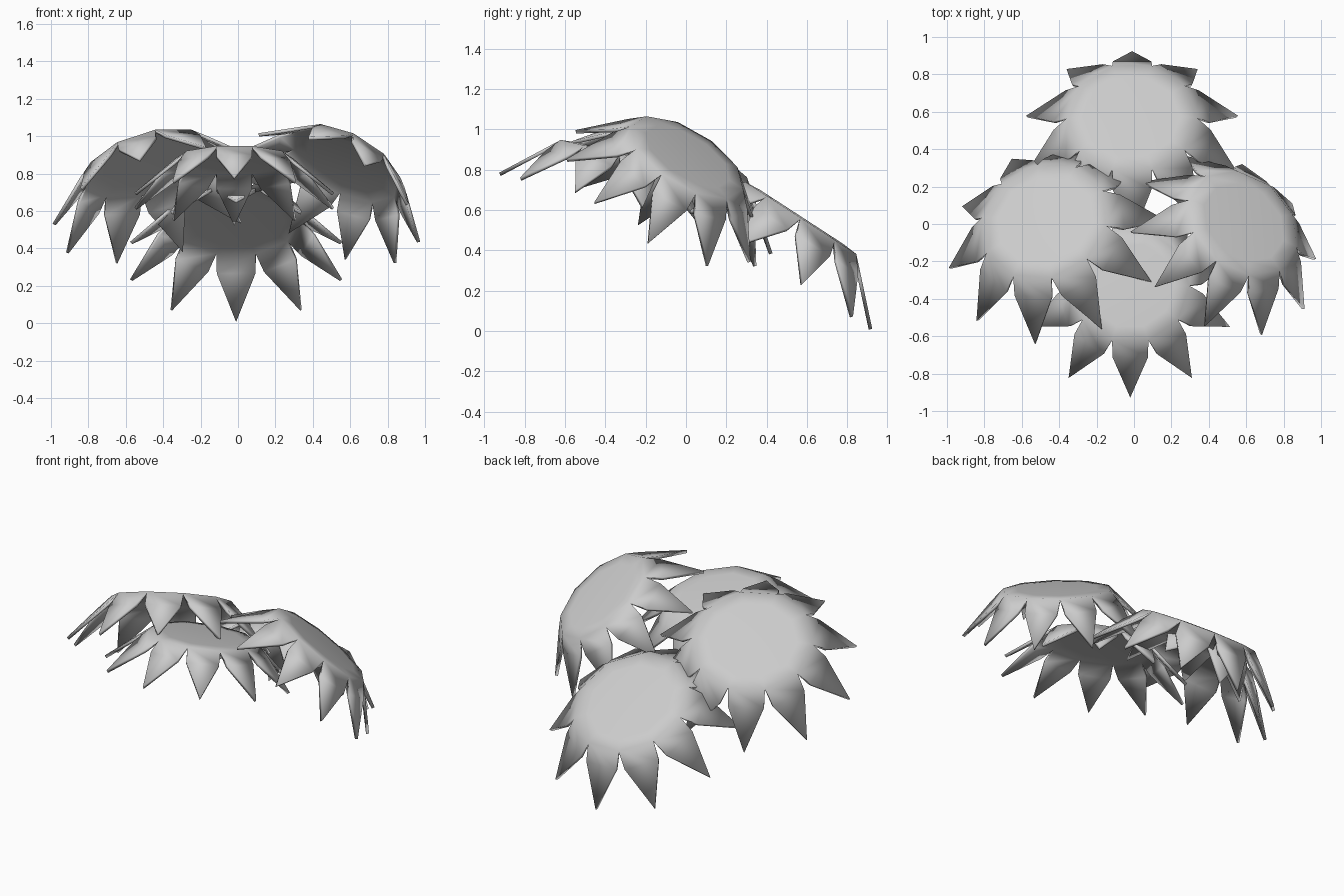
import bpy, bmesh
from math import sin, cos, radians, pi
from mathutils import Vector, Matrix

if "Cube" in bpy.data.objects:
    bpy.data.objects.remove(bpy.data.objects["Cube"])

PETALS = 10


def frond(name, centre, downhill, tilt, r, phase, droop=45):
    """Tilted ten-sided crown of radius r with pointed leaflets folded down from its edges."""
    a, t, fold = radians(downhill), radians(tilt), radians(droop)
    d = Vector((cos(a) * cos(t), sin(a) * cos(t), -sin(t)))
    n = Vector((cos(a) * sin(t), sin(a) * sin(t), cos(t)))
    l = n.cross(d)
    frame = Matrix((d, l, n)).transposed().to_4x4()
    frame.translation = centre

    bm = bmesh.new()
    step = 2 * pi / PETALS
    length = 1.1 * r
    half = r * sin(step / 2)
    rim_in = r * cos(step / 2)
    ph = radians(phase)

    def ring(radius, z):
        return [bm.verts.new((radius * cos(ph + (i - .5) * step),
                              radius * sin(ph + (i - .5) * step), z)) for i in range(PETALS)]

    # flat crown with a slightly lower rim
    inner, notch = ring(.75 * r, .02 * r), ring(r, 0)
    bm.faces.new(inner)
    for i in range(PETALS):
        c = ph + i * step
        out, side = Vector((cos(c), sin(c), 0)), Vector((-sin(c), cos(c), 0))

        def leaf(along, across):
            p = out * (rim_in + along * length * cos(fold)) + side * across * half
            p.z = -along * length * sin(fold)
            return bm.verts.new(p)

        j = (i + 1) % PETALS
        bm.faces.new((inner[i], notch[i], notch[j], inner[j]))
        # leaflet: straight base, then a long point
        s0, s1, tip = leaf(.3, -.97), leaf(.3, .97), leaf(1, 0)
        bm.faces.new((notch[i], s0, s1, notch[j]))
        bm.faces.new((s0, tip, s1))
    bmesh.ops.transform(bm, matrix=frame, verts=bm.verts)
    me = bpy.data.meshes.new(name)
    bm.to_mesh(me)
    bm.free()
    ob = bpy.data.objects.new(name, me)
    bpy.context.collection.objects.link(ob)
    # thin leaf sheet
    m = ob.modifiers.new("thickness", 'SOLIDIFY')
    m.thickness = 0.018
    m.offset = -1
    bpy.context.view_layer.objects.active = ob
    ob.select_set(True)
    bpy.ops.object.shade_smooth_by_angle(angle=radians(60))
    ob.select_set(False)
    return ob


# four overlapping crowns: centre, downhill heading, tilt, radius, leaflet phase
frond("back_frond", (-0.01, 0.57, 0.56), 90, 33, 0.345, 0)
frond("front_frond", (-0.02, -0.33, 0.88), 90, 13, 0.315, 0, 41)
frond("left_frond", (-0.48, 0.015, 0.865), 119, 31, 0.348, -1)
frond("right_frond", (0.585, 0.005, 0.86), 48, 40, 0.32, 23)
